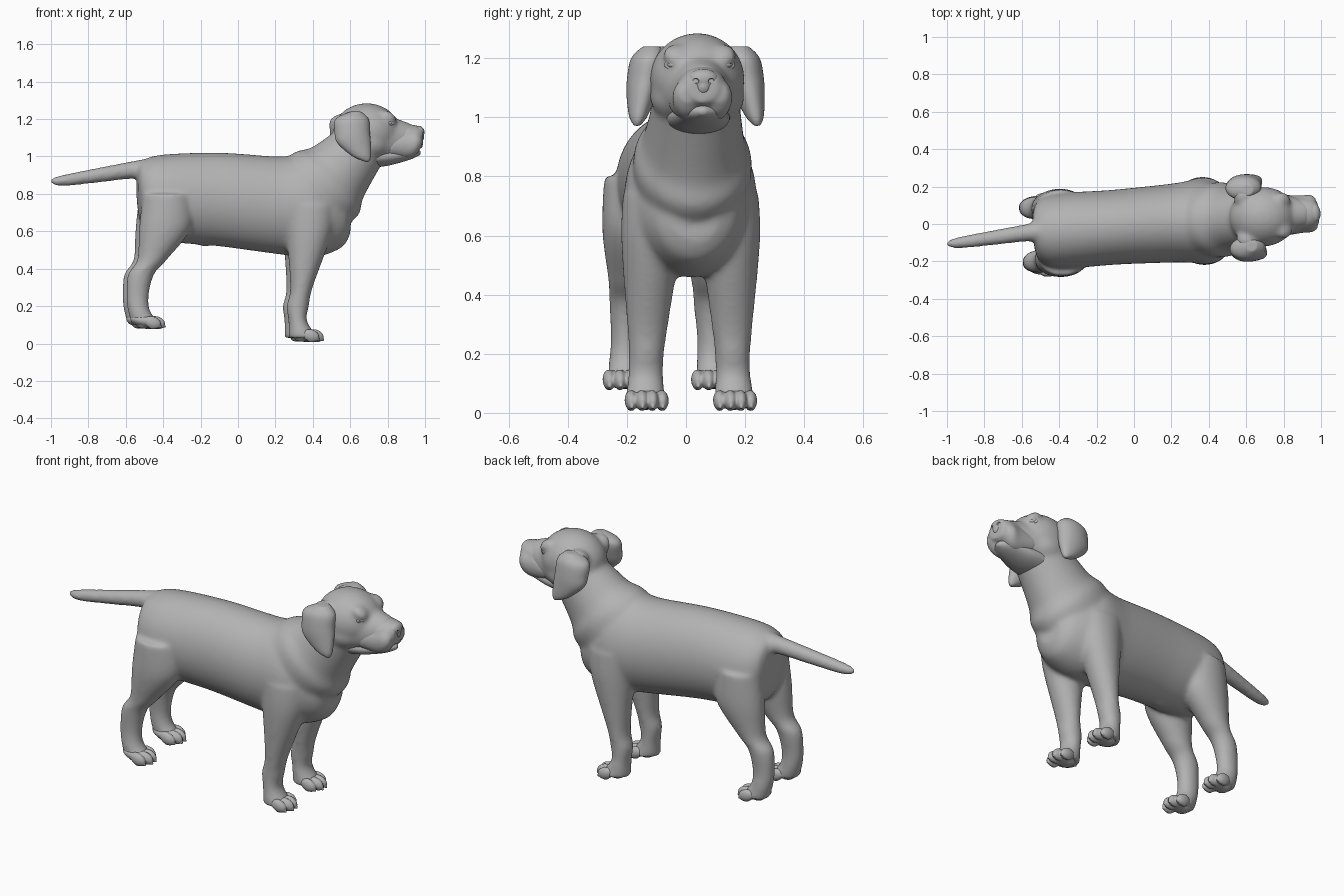
import bpy, bmesh
from math import sin, cos, pi, radians
from mathutils import Vector, Matrix

cube = bpy.data.objects.get("Cube")
if cube:
    bpy.data.objects.remove(cube)

coat = bpy.data.materials.new("plain grey")
coat.use_nodes = True
GREY = (.45, .45, .45, 1)
coat.diffuse_color = GREY
coat.node_tree.nodes["Principled BSDF"].inputs["Base Color"].default_value = GREY

# The whole animal is turned slightly about z
TURN = Matrix.Translation((0, -.01, 0)) @ Matrix.Rotation(.07, 4, 'Z')
SIDES = (("right", -1), ("left", 1))


def spline(rows, t):
    """Catmull-Rom value through the rows."""
    last = len(rows) - 1
    i = min(int(t), last - 1)
    f = t - i
    before, start, end, after = (Vector(rows[max(0, min(last, i + k))]) for k in range(-1, 3))
    leave, arrive = (end - before) / 2, (after - start) / 2
    bend = leave + arrive - 2 * (end - start)
    return start + f * (leave + f * (end - start - leave - bend + f * bend))


def loft(bm, rows, tilt=0, y=0, lean=0, segs=64, steps=8):
    """Skin of ellipses: rows of x, z, half width and, unless round, half height."""
    rows = [(*row, row[-1])[:4] for row in rows]
    up = Vector((-sin(radians(tilt)), 0, cos(radians(tilt))))
    rings = []
    for k in range((len(rows) - 1) * steps + 1):
        x, z, width, height = spline(rows, k / steps)
        centre = Vector((x, y + lean * (rows[0][1] - z), z))
        angles = (2 * pi * j / segs for j in range(segs))
        rings.append([bm.verts.new(centre + Vector((0, width * cos(q), 0)) + up * height * sin(q))
                      for q in angles])
    for ring, following in zip(rings, rings[1:]):
        for j in range(segs):
            n = (j + 1) % segs
            bm.faces.new((ring[j], ring[n], following[n], following[j]))
    bm.faces.new(rings[0])
    bm.faces.new(rings[-1])


def blob(bm, at, size, rot=0, axis='Y'):
    """Ellipsoid, turned by rot degrees."""
    place = Matrix.Translation(at) @ Matrix.Rotation(radians(rot), 4, axis)
    bmesh.ops.create_uvsphere(bm, u_segments=32, v_segments=20, radius=1,
                              matrix=place @ Matrix.Diagonal((*size, 1)))


def finish(name, bm, voxel=0, smooth=0):
    """Make the object; with a voxel size, fuse and soften its pieces."""
    bmesh.ops.recalc_face_normals(bm, faces=bm.faces)
    bm.transform(TURN)
    mesh = bpy.data.meshes.new(name)
    bm.to_mesh(mesh)
    bm.free()
    mesh.materials.append(coat)
    for face in mesh.polygons:
        face.use_smooth = True
    part = bpy.data.objects.new(name, mesh)
    bpy.context.collection.objects.link(part)
    if voxel:
        fuse = part.modifiers.new("fuse", 'REMESH')
        fuse.mode, fuse.voxel_size, fuse.use_smooth_shade = 'VOXEL', voxel, True
        soften = part.modifiers.new("soften", 'SMOOTH')
        soften.factor, soften.iterations = .5, smooth
    return part


# Torso
bm = bmesh.new()
loft(bm, [(-.54, .85, .08, .1), (-.51, .8, .16, .18), (-.4, .78, .2, .23), (-.1, .77, .2, .25),
          (.2, .74, .21, .26), (.4, .73, .22, .27), (.55, .69, .15, .18), (.6, .67, .08, .09)])
blob(bm, (-.19, 0, .55), (.06, .03, .03), 10)
# Neck, skull, cheeks and root of the muzzle
loft(bm, [(.33, .74, .19, .24), (.47, .85, .2, .24), (.54, .92, .17, .19), (.69, 1.09, .14)], 45)
blob(bm, (.69, 0, 1.13), (.18, .16, .155))
blob(bm, (.69, 0, 1.07), (.15, .16, .11))
loft(bm, [(.72, 1.09, .15, .13), (.85, 1.09, .1, .11), (.94, 1.1, .07)])
# Tail
loft(bm, [(-.43, .92, .08), (-.54, .93, .05), (-.75, .9, .04), (-.95, .87, .03), (-1.01, .87, .01)],
     lean=-.5)
for name, s in SIDES:
    # Brow ridge and root of the ear
    blob(bm, (.8, s * .08, 1.21), (.05, .045, .03), 35)
    blob(bm, (.6, s * .11, 1.19), (.06, .06, .05), s * 30, 'X')
    # Front leg with shoulder, flaring into the paw
    loft(bm, [(.37, .74, .1, .14), (.37, .58, .1, .12), (.33, .3, .07, .06), (.31, .2, .06),
              (.31, .12, .06, .05), (.34, .03, .07, .08)], 90, s * .13, s * .03)
    # Hind leg with thigh and hock
    loft(bm, [(-.39, .8, .1, .13), (-.4, .62, .1, .14), (-.47, .45, .07, .08), (-.53, .37, .06, .07),
              (-.55, .25, .05, .06), (-.54, .17, .055, .06), (-.5, .1, .06, .08)],
         90, s * .13 - .01, s * .03)
finish("body", bm, .01, 18)

# Paws with four toes, claws and pads
for place, x, shift, z in (("front", .34, 0, .01), ("hind", -.51, -.015, .08)):
    for side, s in SIDES:
        bm = bmesh.new()
        y = s * .15 + shift
        blob(bm, (x, y, z + .04), (.08, .06, .036), 10)
        blob(bm, (x - .01, y, z + .015), (.035, .04, .015))
        for k in (-1.5, -.5, .5, 1.5):
            toe = Vector((x + .075 - .025 * abs(k), y + k * .035, z + .032))
            blob(bm, toe, (.046, .022, .033), 20)
            blob(bm, toe + Vector((.037, 0, -.02)), (.013, .007, .009), 25)
            blob(bm, toe - Vector((0, 0, .024)), (.02, .014, .012))
        finish(f"{side}_{place}_paw", bm, .005, 4)

# Muzzle: hanging upper lips, then lower jaw
bm = bmesh.new()
loft(bm, [(.83, 1.1, .085), (.9, 1.1, .085, .075), (.96, 1.1, .075, .065), (.99, 1.1, .05)])
for name, s in SIDES:
    loft(bm, [(.8, 1.06, .06), (.9, 1.06, .05, .07), (.95, 1.07, .05, .06), (.98, 1.08, .03)],
         y=s * .05)
finish("upper_lips", bm, .007, 14)
bm = bmesh.new()
loft(bm, [(.72, 1, .11, .06), (.8, 1, .1, .05), (.88, 1.01, .08, .04), (.94, 1.02, .06, .03),
          (.98, 1.02, .01)])
finish("lower_jaw", bm, .007, 4)

# Nose with hollow nostrils
bm = bmesh.new()
blob(bm, (.966, 0, 1.13), (.034, .052, .034), -12)
blob(bm, (.975, 0, 1.105), (.023, .026, .03))
nose = finish("nose", bm, .005, 4)
bm = bmesh.new()
for name, s in SIDES:
    blob(bm, (1, s * .026, 1.123), (.018, .011, .009), s * 25, 'X')
cutter = finish("nostril_cutter", bm)
cutter.hide_render = True
cutter.hide_set(True)
cut = nose.modifiers.new("nostrils", 'BOOLEAN')
cut.operation, cut.object = 'DIFFERENCE', cutter

for side, s in SIDES:
    # Hanging ear flap, rooted in the skull
    bm = bmesh.new()
    loft(bm, [(.62, 1.24, .03), (.6, 1.2, .06, .09), (.6, 1.13, .06, .095), (.61, 1.07, .05, .09),
              (.65, 1, .03, .05), (.68, .97, .01)], 90, s * .15, s * .2)
    finish(f"{side}_ear", bm, .007, 6)

    # Eyeball and lids
    bm = bmesh.new()
    blob(bm, (.815, s * .087, 1.178), (.02, .022, .014))
    finish(f"{side}_eye", bm)
    bm = bmesh.new()
    centre = Vector((.825, s * .087, 1.178))
    for k in range(20):
        c, h = cos(pi * k / 10), sin(pi * k / 10)
        rim = Vector((-.008 * abs(c) - s * .012 * c, .026 * c, .013 * h))
        blob(bm, centre + rim, (.008, .008, .006))
    finish(f"{side}_eyelids", bm, .003, 4)
